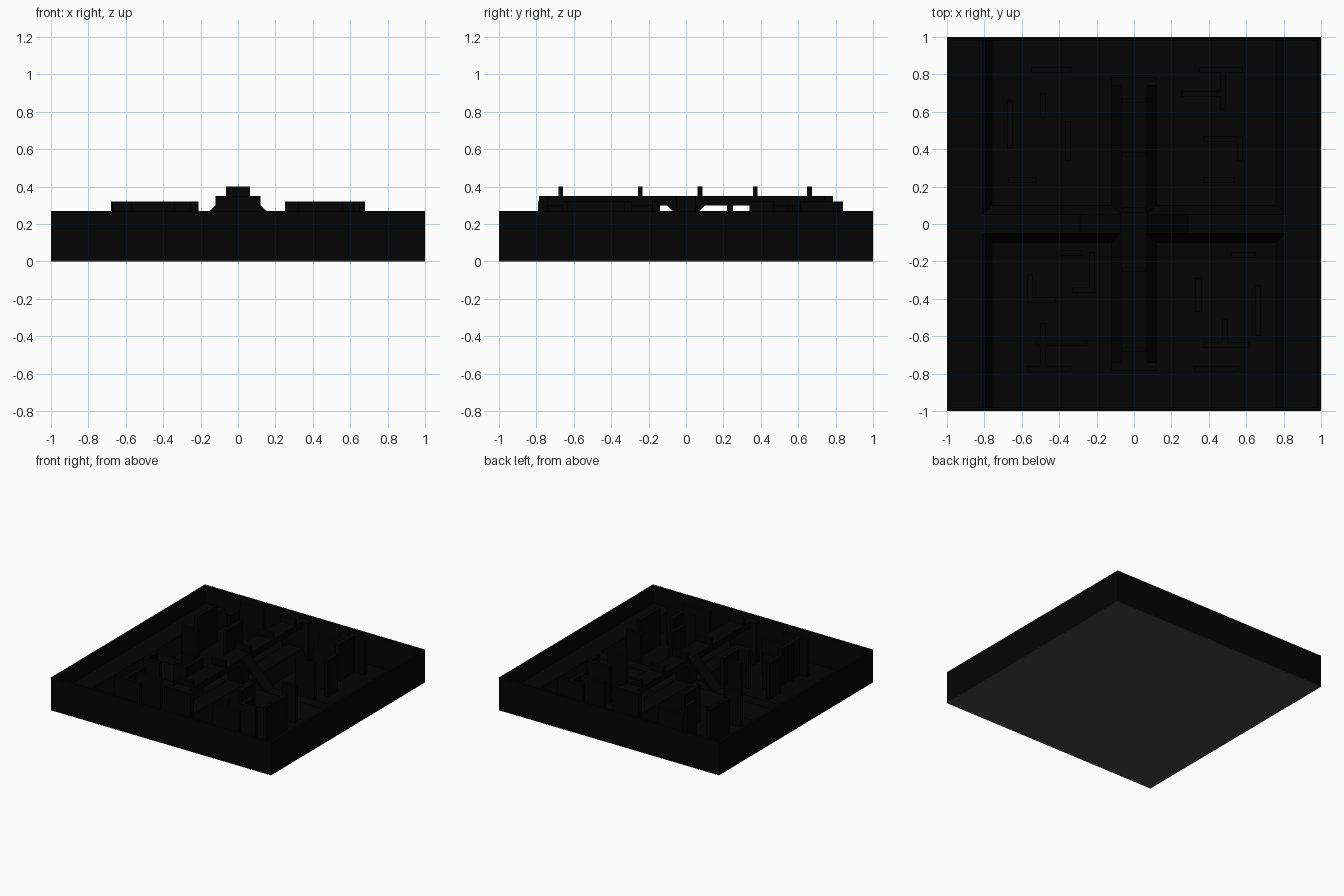
import bpy, bmesh

if "Cube" in bpy.data.objects:
    bpy.data.objects.remove(bpy.data.objects["Cube"])

FLOOR, ROAD = 0.02, 0.13


def material(name, v):
    m = bpy.data.materials.new(name)
    m.diffuse_color = (v, v, v, 1)
    m.use_nodes = True
    m.node_tree.nodes["Principled BSDF"].inputs["Base Color"].default_value = m.diffuse_color
    return m


BLACK = material("matte_black", 0.001)
GREY = material("dark_grey", 0.06)


def mesh(name, verts, faces, mat=BLACK):
    me = bpy.data.meshes.new(name)
    me.from_pydata(verts, [], faces)
    me.materials.append(mat)
    bm = bmesh.new()
    bm.from_mesh(me)
    bmesh.ops.recalc_face_normals(bm, faces=bm.faces)
    bm.to_mesh(me)
    bm.free()
    ob = bpy.data.objects.new(name, me)
    bpy.context.collection.objects.link(ob)
    return ob


def box(name, x0, x1, y0, y1, z0, z1, mat=BLACK):
    v = [(x, y, z) for z in (z0, z1) for x, y in ((x0, y0), (x1, y0), (x1, y1), (x0, y1))]
    return mesh(name, v, [(3, 2, 1, 0), (4, 5, 6, 7), (0, 1, 5, 4),
                          (1, 2, 6, 5), (2, 3, 7, 6), (3, 0, 4, 7)], mat)


def prism(name, profile, a, b, axis):
    """Extrude a (horizontal, z) profile along x or y."""
    n = len(profile)
    v = [((t, h, z) if axis == 'x' else (h, t, z)) for t in (a, b) for h, z in profile]
    f = [tuple(range(n)), tuple(range(n, 2 * n))]
    f += [(i, (i + 1) % n, n + (i + 1) % n, n + i) for i in range(n)]
    return mesh(name, v, f)


# Tray: base plate, floor and four outer walls
box("base_plate", -1, 1, -1, 1, 0, 0.004, GREY)
box("floor", -1, 1, -1, 1, 0.004, FLOOR)
for s in (-1, 1):
    a, b = sorted((s, s * 0.98))
    box("outer_wall_side", a, b, -1, 1, FLOOR, 0.27)
    box("outer_wall_end", -0.98, 0.98, a, b, FLOOR, 0.27)

# Free-standing cover walls: x0, x1, y  /  x, y0, y1
T = 0.03
along_x = [(-.55, -.34, .81), (-.67, -.52, .22), (.35, .58, .81), (.25, .46, .68),
           (.37, .57, .44), (.37, .54, .22), (-.56, -.42, -.42), (-.40, -.28, -.17),
           (-.33, -.21, -.37), (-.52, -.25, -.65), (-.57, -.34, -.79), (.52, .65, -.18),
           (.37, .62, -.66), (.32, .56, -.79)]
along_y = [(-.68, .40, .66), (-.50, .57, .70), (-.37, .34, .55), (.46, .61, .81),
           (.55, .34, .47), (-.57, -.42, -.27), (-.24, -.37, -.15), (-.50, -.79, -.53),
           (.65, -.60, -.33), (.33, -.47, -.29), (.47, -.64, -.51)]
for x0, x1, y in along_x:
    box("cover_wall_x", x0, x1, y, y + T, FLOOR, 0.32)
for x, y0, y1 in along_y:
    box("cover_wall_y", x, x + T, y0, y1, FLOOR, 0.32)

# Raised cross roads with sloped banks, plus side terraces
prism("road_along_y", [(-.12, FLOOR), (.12, FLOOR), (.07, ROAD), (-.07, ROAD)], -.78, .78, 'y')
for s in (-1, 1):
    a, b = sorted((s * .07, s * .81))
    prism("road_along_x", [(-.10, FLOOR), (.10, FLOOR), (.05, ROAD), (-.05, ROAD)], a, b, 'x')
    prism("side_terrace", [(s * .98, FLOOR), (s * .76, FLOOR), (s * .81, ROAD), (s * .98, ROAD)],
          -.98, .98, 'y')

# Bridge over the long road, with end gates, barriers, ramps and a flared support
box("bridge_deck", -.07, .07, -.75, .75, .30, .35)
for s in (-1, 1):
    a, b = sorted((s * .74, s * .785))
    box("bridge_end_gate", -.12, .12, a, b, FLOOR, .35)
    prism("ramp", [(s * .07, .35), (s * .07, .32), (s * .26, ROAD), (s * .29, ROAD)],
          -.05, .05, 'y')
for y in (-.67, -.245, .075, .37, .66):
    box("bridge_barrier", -.065, .065, y - .0125, y + .0125, .35, .40)
prism("bridge_support", [(-.03, ROAD), (.03, ROAD), (.07, .27), (.10, .30), (-.10, .30), (-.07, .27)],
      -.07, .07, 'x')
